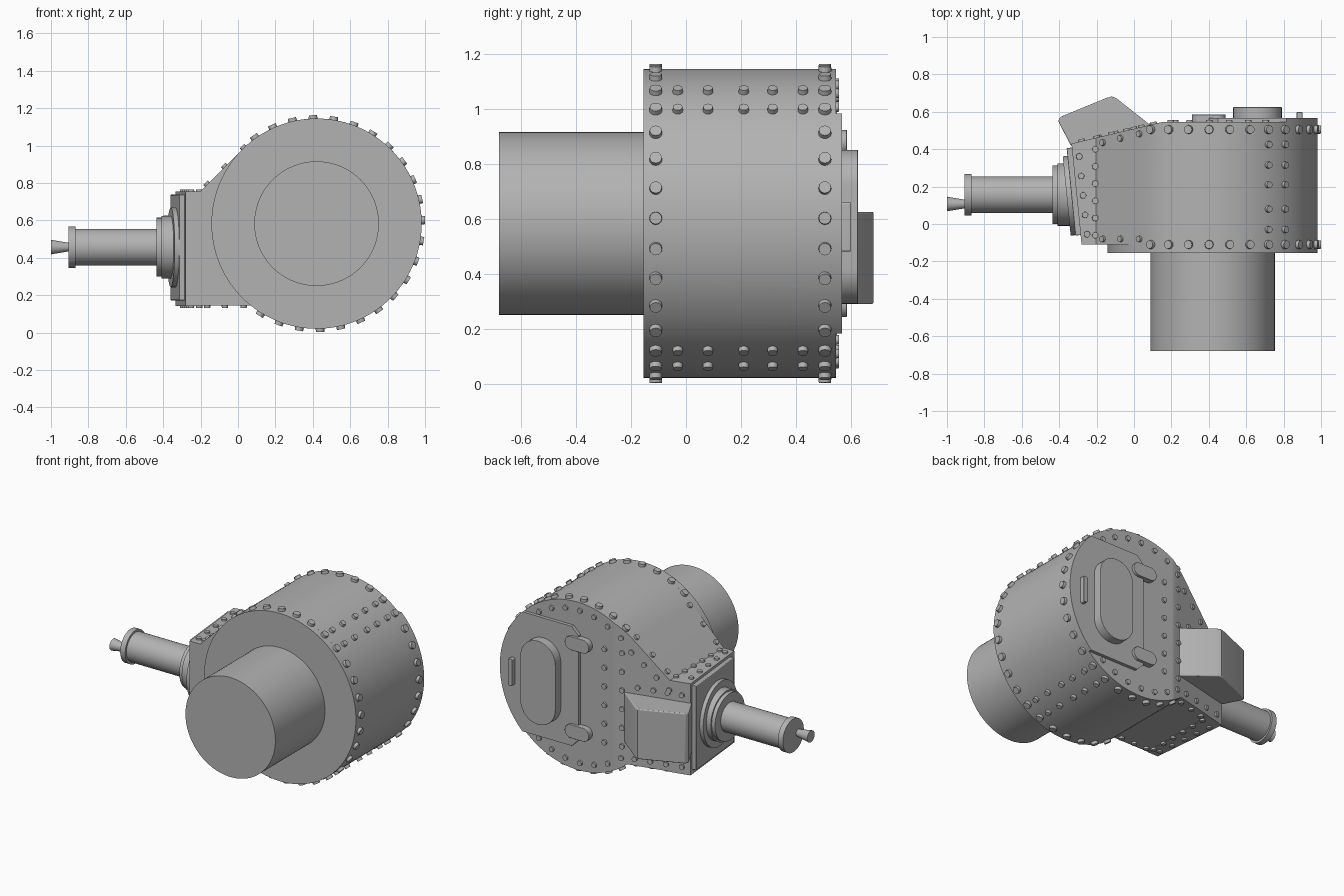
import bpy, bmesh, math
from mathutils import Vector, Matrix

cube = bpy.data.objects.get("Cube")
if cube:
    bpy.data.objects.remove(cube, do_unlink=True)

steel = bpy.data.materials.new("grey_steel")
steel.use_nodes = True
GREY = (0.45, 0.45, 0.45, 1)
steel.diffuse_color = GREY
steel.node_tree.nodes["Principled BSDF"].inputs["Base Color"].default_value = GREY

CX, CZ, R = 0.42, 0.5825, 0.562      # drum centre and radius
FRONT, LIP, BACK = -0.155, -0.11, 0.545
SLOPE_X, SLOPE = 0.15, 0.237         # where the back face starts to slope, and how much
LOW, HIGH = 0.145, 0.752             # gun housing bottom and top
SLOPE_N = Vector((-SLOPE, 1, 0)).normalized()
FACE_N = Vector((-1, -0.1, 0)).normalized()
FACE_P = Vector((-0.307, 0.155, 0.455))


def finish(name, bm, bevel=0.0):
    bmesh.ops.recalc_face_normals(bm, faces=bm.faces[:])
    mesh = bpy.data.meshes.new(name)
    bm.to_mesh(mesh)
    bm.free()
    mesh.materials.append(steel)
    ob = bpy.data.objects.new(name, mesh)
    bpy.context.collection.objects.link(ob)
    for o in bpy.context.selected_objects:
        o.select_set(False)
    ob.select_set(True)
    bpy.context.view_layer.objects.active = ob
    if bevel:
        mod = ob.modifiers.new("soft_edges", 'BEVEL')
        mod.width, mod.segments, mod.angle_limit = bevel, 3, math.radians(40)
    bpy.ops.object.shade_smooth_by_angle(angle=math.radians(30))
    return ob


def rod(bm, base, direction, length, r1, r2=None, sides=64):
    """Add a cylinder or cone that starts at base and runs along direction."""
    d = Vector(direction).normalized()
    m = Matrix.Translation(Vector(base) + d * length / 2) @ d.to_track_quat('Z', 'Y').to_matrix().to_4x4()
    bmesh.ops.create_cone(bm, cap_ends=True, segments=sides, radius1=r1,
                          radius2=r1 if r2 is None else r2, depth=length, matrix=m)


def rod_part(name, *args, **kw):
    bm = bmesh.new()
    rod(bm, *args, **kw)
    return finish(name, bm)


def prism(points, offset):
    bm = bmesh.new()
    face = bm.faces.new([bm.verts.new(p) for p in points])
    out = bmesh.ops.extrude_face_region(bm, geom=[face])["geom"]
    bmesh.ops.translate(bm, vec=offset, verts=[g for g in out if isinstance(g, bmesh.types.BMVert)])
    return bm


def arc(cx, cz, r, a0, a1, n, y):
    steps = [math.radians(a0 + (a1 - a0) * i / n) for i in range(n + 1)]
    return [(cx + r * math.cos(a), y, cz + r * math.sin(a)) for a in steps]


def stadium(x0, x1, z0, z1, r, y):
    """Rounded rectangle outline in the xz plane."""
    pts = []
    for i, (x, z) in enumerate(((x1 - r, z1 - r), (x0 + r, z1 - r), (x0 + r, z0 + r), (x1 - r, z0 + r))):
        pts += arc(x, z, r, i * 90, i * 90 + 90, 10, y)
    # drop points that coincide where two quarter circles meet
    return [p for i, p in enumerate(pts) if (Vector(p) - Vector(pts[i - 1])).length > 1e-4]


def slope_y(x):
    return BACK - max(0, SLOPE_X - x) * SLOPE


def face_x(y):
    return FACE_P.x - 0.1 * (y - FACE_P.y)


# Main body: drum joined to the gun housing, with a sloped cheek and tilted front
a_low = -180 + math.degrees(math.asin((CZ - LOW) / R))
outline = arc(CX, CZ, R, a_low, 135, 96, LIP)
ramp_x = outline[-1][0] - (outline[-1][2] - HIGH)
outline += [(ramp_x, LIP, HIGH), (-0.5, LIP, HIGH), (-0.5, LIP, LOW)]
bm = prism(outline, (0, BACK - LIP, 0))
for co, no in (((SLOPE_X, BACK, 0), SLOPE_N), (FACE_P, FACE_N)):
    cut = bmesh.ops.bisect_plane(bm, geom=bm.verts[:] + bm.edges[:] + bm.faces[:],
                                 plane_co=co, plane_no=no, clear_outer=True)
    edges = [e for e in cut["geom_cut"] if isinstance(e, bmesh.types.BMEdge)]
    bmesh.ops.edgeloop_fill(bm, edges=[e for e in edges if e.is_boundary])
body = finish("turret_body", bm)

# Vision slots sunk into the drum wall
for i, ang in enumerate((26, -32, 116)):
    a = math.radians(ang)
    bm = prism(stadium(-0.025, 0.025, -0.093, 0.093, 0.0249, 0), (0, 0.2, 0))
    out = Vector((math.cos(a), 0, math.sin(a)))
    tangent = Vector((-math.sin(a), 0, math.cos(a)))
    rot = Matrix((Vector((0, 1, 0)), out, tangent)).transposed().to_4x4()
    spot = Vector((CX, 0.355 if ang < 90 else 0.302, CZ)) + out * (R - 0.05)
    bm.transform(Matrix.Translation(spot) @ rot)
    cutter = finish("slot_cutter_%d" % (i + 1), bm)
    cutter.hide_render = True
    cutter.hide_set(True)
    mod = body.modifiers.new("slot", 'BOOLEAN')
    mod.operation, mod.solver, mod.object = 'DIFFERENCE', 'EXACT', cutter

# Front drum rim and mounting trunk
rod_part("drum_rim", (CX, FRONT, CZ), (0, 1, 0), LIP - FRONT, R, sides=128)
rod_part("mounting_trunk", (CX, -0.68, CZ), (0, 1, 0), 0.53, 0.333, sides=96)

# Housing strap just behind the gun plate, top and bottom
for name, z in (("upper_strap", HIGH), ("lower_strap", LOW)):
    y1 = slope_y(-0.2)
    pts = [(-0.2, LIP, z - 0.003), (-0.2, y1, z - 0.003),
           (face_x(0.43), slope_y(face_x(0.43)), z - 0.003), (face_x(LIP), LIP, z - 0.003)]
    finish(name, prism(pts, (0, 0, 0.006)))

# Tilted gun plate and ring
bm = bmesh.new()
tilt = math.atan(0.1)
bmesh.ops.create_cube(bm, size=1, matrix=Matrix.Translation(FACE_P + FACE_N * 0.014 + Vector((0, 0.02, 0)))
                      @ Matrix.Rotation(tilt, 4, 'Z') @ Matrix.Diagonal((0.032, 0.47, 0.565, 1)))
finish("gun_plate", bm, 0.004)
rod_part("gun_ring", FACE_P, FACE_N, 0.053, 0.213)

# Gun: collar, barrel, muzzle band and flared nozzle
GUN = Vector((0, 0.157, 0.457))
gun_parts = (("gun_collar", -0.32, 0.115, 0.157), ("gun_collar_step", -0.32, 0.09, 0.167),
             ("gun_barrel", -0.4, 0.48, 0.0975), ("muzzle_band", -0.868, 0.037, 0.111))
for name, x, length, r in gun_parts:
    rod_part(name, GUN + Vector((x, 0, 0)), (-1, 0, 0), length, r)
rod_part("nozzle", (-0.9, 0.107, 0.457), (-1, 0, 0), 0.1, 0.022, 0.039, sides=32)

# Sight box on the sloped cheek
box = [(-0.405, 0.55), (-0.338, 0.42), (0.0, 0.46), (0.092, 0.525), (-0.095, 0.673), (-0.12, 0.682), (-0.15, 0.673),
       (-0.395, 0.572)]
finish("sight_box", prism([(x, y, 0.29) for x, y in box], (0, 0, 0.335)), 0.006)

# Hatch: backing plate that follows the drum edge, door, hinges and handle
top = math.degrees(math.asin(0.4 / R))
plate = arc(CX, CZ, R, -top, top, 40, BACK)
mid = CZ - 0.0125
plate += [(0.45, BACK, CZ + 0.4), (0.4, BACK, CZ + 0.35), (0.4, BACK, CZ - 0.35), (0.45, BACK, CZ - 0.4)]
finish("hatch_plate", prism(plate, (0, 0.022, 0)))
finish("hatch_door", prism(stadium(0.53, 0.79, mid - 0.28, mid + 0.28, 0.1299, BACK), (0, 0.08, 0)), 0.012)
for name, z in (("upper_hinge", CZ + 0.295), ("lower_hinge", CZ - 0.295)):
    finish(name, prism(stadium(0.31, 0.49, z - 0.045, z + 0.045, 0.0449, BACK), (0, 0.04, 0)), 0.006)
finish("hatch_handle", prism(stadium(0.87, 0.9, mid - 0.09, mid + 0.09, 0.008, BACK), (0, 0.053, 0)), 0.003)

# Rivets around the drum wall, with double cross rows above and below
bm = bmesh.new()


def rivet(p, n, r=0.02, h=0.013):
    n = Vector(n).normalized()
    rod(bm, Vector(p) - n * 0.005, n, h + 0.005, r, r * 0.92, sides=12)


def drum_rivet(deg, y, r):
    n = Vector((math.cos(math.radians(deg)), 0, math.sin(math.radians(deg))))
    rivet(Vector((CX, y, CZ)) + n * R, n, r, 0.018)


for k in range(-11, 12):
    deg = 1.9 + 11.25 * k
    if -122 < deg < 127:
        drum_rivet(deg, -0.11, 0.024)
        drum_rivet(deg, 0.505, 0.024)
    if k in (4, 5, -5, -6):
        for y in (-0.03, 0.08, 0.21, 0.315, 0.425):
            drum_rivet(deg, y, 0.019)
finish("drum_rivets", bm)

# Rivets on the housing straps, ramp and underside
bm = bmesh.new()
for z, up in ((HIGH, 1), (LOW, -1)):
    for i in range(6):
        rivet((-0.207, -0.06 + i * 0.092, z), (0, 0, up), 0.018)
    for i in range(5):
        y = -0.055 + i * 0.104
        rivet((face_x(y) + 0.035, y, z), (0, 0, up), 0.018)
for x in (-0.165, -0.07, 0.03):
    for y in (-0.08, slope_y(x) - 0.035):
        rivet((x, y, HIGH + x - ramp_x), (-1, 0, 1), 0.018)
        rivet((x, y, LOW), (0, 0, -1), 0.018)
finish("housing_rivets", bm)

# Rivets on the back face and sloped cheek
bm = bmesh.new()


def back_rivet(x, z):
    rivet((x, slope_y(x), z), (0, 1, 0) if x > SLOPE_X else SLOPE_N, 0.018, 0.011)


for i in range(7):
    a = math.radians(56 + i * 12)
    for side in (1, -1):
        back_rivet(CX + 0.51 * math.cos(a), CZ + side * 0.51 * math.sin(a))
for x in (0.1, 0.22):
    for i in range(6):
        back_rivet(x, 0.26 + i * 0.125)
for i in range(4):
    back_rivet(-0.2 + i * 0.08, 0.69 + i * 0.07)
    back_rivet(-0.28 + i * 0.1, 0.19)
for x in (-0.28, -0.19, -0.1, 0.0):
    back_rivet(x, 0.67)
finish("cheek_rivets", bm)
